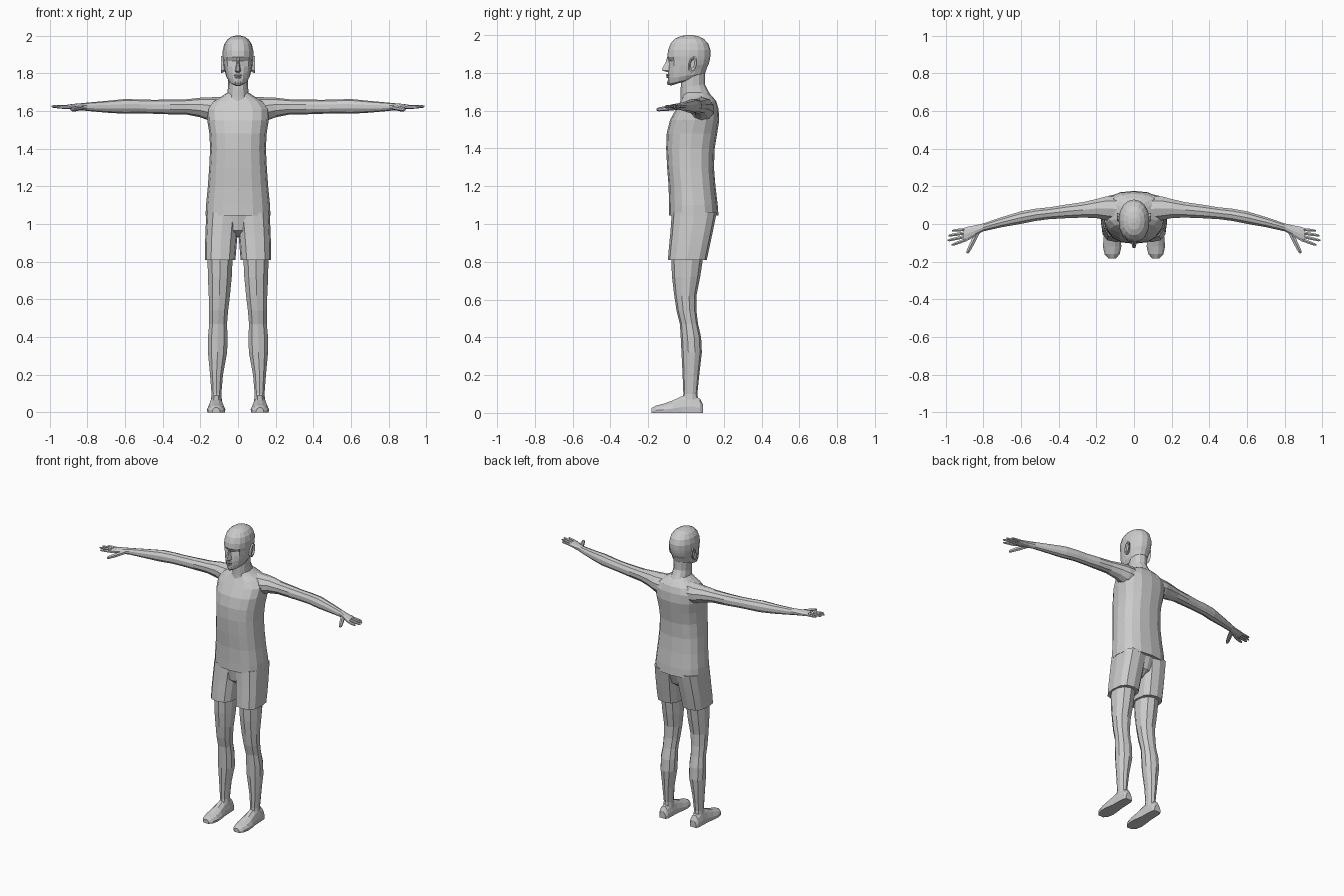
import bpy, bmesh
from math import cos, sin, pi, copysign
from mathutils import Vector as V


def ring(c, u, v, n=12, e=2.0):
    """Superellipse section around c spanned by u and v (starts at -v)."""
    pw = lambda t: copysign(abs(t) ** (2 / e), t) if abs(t) > 1e-6 else 0.0
    return [V(c) + V(u) * pw(sin(2 * pi * i / n)) - V(v) * pw(cos(2 * pi * i / n))
            for i in range(n)]


def flat_ring(z, x0, x1, y0, y1, n=12, e=2.3, z_back=None):
    """Section across z; z_back tilts it from front to back."""
    zb = z if z_back is None else z_back
    return ring(((x0 + x1) / 2, (y0 + y1) / 2, (z + zb) / 2),
                ((x1 - x0) / 2, 0, 0), (0, (y1 - y0) / 2, (zb - z) / 2), n, e)


def loft(name, rings, mirror=False):
    bm = bmesh.new()
    rows = [[bm.verts.new(p) for p in r] for r in rings]
    n = len(rows[0])
    for a, b in zip(rows, rows[1:]):
        for i in range(n):
            j = (i + 1) % n
            bm.faces.new((a[i], a[j], b[j], b[i]))
    bm.faces.new(rows[0])
    bm.faces.new(rows[-1])
    bmesh.ops.recalc_face_normals(bm, faces=bm.faces)
    me = bpy.data.meshes.new(name)
    bm.to_mesh(me)
    bm.free()
    ob = bpy.data.objects.new(name, me)
    bpy.context.collection.objects.link(ob)
    if mirror:
        ob.modifiers.new("mirror", 'MIRROR').use_mirror_merge = False
    return ob


# shirt: z, half width, front y, back y
shirt = [(1.045, .172, -.09, .172), (1.10, .17, -.09, .168), (1.2, .16, -.092, .156),
         (1.3, .153, -.1, .148), (1.4, .148, -.105, .152), (1.48, .152, -.102, .165),
         (1.55, .163, -.085, .176), (1.61, .165, -.052, .172), (1.65, .135, -.03, .16),
         (1.675, .09, -.018, .14), (1.695, .06, -.012, .115)]
loft("shirt", [flat_ring(z, -w, w, a, b, 16, 2.5) for z, w, a, b in shirt])

# shorts: two legs and a joining pelvis
loft("shorts_leg", [flat_ring(z, *r, 12, 2.7) for z, *r in [
    (.81, .014, .175, -.096, .11), (.88, .008, .175, -.09, .125),
    (.95, .002, .173, -.083, .14), (1.06, -.01, .168, -.075, .162)]], True)
loft("shorts_pelvis", [flat_ring(z, *r, 12, 2.5) for z, *r in [
    (.93, -.025, .025, -.02, .07), (.965, -.07, .07, -.065, .125),
    (1.06, -.155, .155, -.077, .16)]])

# legs: z, inner x, outer x, front y, back y
legs = [(.05, .083, .146, -.03, .068), (.10, .087, .142, -.014, .06),
        (.2, .078, .15, -.018, .07), (.32, .055, .162, -.024, .084),
        (.4, .053, .162, -.028, .08), (.47, .056, .155, -.032, .064),
        (.54, .05, .156, -.05, .055), (.62, .04, .158, -.062, .055),
        (.72, .03, .163, -.074, .075), (.85, .024, .165, -.08, .095)]
loft("leg", [flat_ring(z, *r, 10, 2.1) for z, *r in legs], True)

# shoes: y, half width, height
shoe = []
for y, w, h in [(.09, .024, .045), (.075, .033, .075), (.03, .036, .096), (-.02, .037, .09),
                (-.07, .045, .066), (-.12, .049, .048), (-.16, .04, .038), (-.182, .02, .026)]:
    shoe.append([V((.116 + w * k, y, h * q)) for k, q in
                 [(-.95, 0), (.95, 0), (1, .35), (.75, .75), (.3, 1), (-.3, 1), (-.75, .75), (-1, .35)]])
loft("shoe", shoe, True)

# arms with palm: x, y, z, radius in y, radius in z
arms = [(.09, .08, 1.605, .072, .07), (.15, .083, 1.61, .066, .062),
        (.2, .082, 1.618, .053, .052), (.27, .075, 1.621, .043, .041),
        (.36, .067, 1.621, .038, .039), (.45, .057, 1.622, .033, .037),
        (.52, .049, 1.624, .034, .037), (.6, .034, 1.624, .035, .039),
        (.7, .01, 1.622, .028, .031), (.8, -.018, 1.622, .022, .022),
        (.84, -.034, 1.622, .029, .018), (.88, -.05, 1.622, .038, .015),
        (.905, -.057, 1.622, .037, .011)]
loft("arm", [ring((x, y, z), (0, a, 0), (0, 0, b), 10) for x, y, z, a, b in arms], True)

# fingers and thumb: base and tip
digits = [("little_finger", (.89, -.028, 1.622), (.965, -.036, 1.622), .009),
          ("ring_finger", (.89, -.046, 1.622), (.985, -.062, 1.624), .0095),
          ("middle_finger", (.89, -.065, 1.622), (.99, -.088, 1.624), .0095),
          ("index_finger", (.89, -.083, 1.62), (.968, -.112, 1.621), .0095),
          ("thumb", (.83, -.045, 1.618), (.885, -.155, 1.606), .014)]
for name, a, b, r in digits:
    a, b = V(a), V(b)
    side = (b - a).cross(V((0, 0, 1))).normalized()
    loft(name, [ring(a.lerp(b, t), side * r * k, (0, 0, r * k), 6)
                for t, k in [(0, 1), (.55, .95), (.9, .75), (1, .4)]], True)

# neck, leaning forward
loft("neck", [flat_ring(z, -w, w, a, b, 12, 2.1, zb) for z, zb, w, a, b in [
    (1.63, 1.66, .075, -.03, .145), (1.675, 1.705, .057, -.028, .118),
    (1.72, 1.74, .053, -.028, .1), (1.79, 1.83, .055, -.025, .1)]])

# head: front z, back z, half width, front y, back y
head = [(1.732, 1.775, .03, -.082, .06), (1.74, 1.782, .05, -.092, .085),
        (1.77, 1.80, .064, -.095, .102), (1.80, 1.825, .07, -.096, .11),
        (1.835, 1.845, .076, -.094, .12), (1.864, 1.868, .079, -.094, .126),
        (1.885, 1.888, .081, -.099, .129), (1.92, 1.92, .081, -.095, .13),
        (1.955, 1.955, .073, -.082, .118), (1.98, 1.98, .056, -.06, .095),
        (1.994, 1.994, .034, -.03, .066), (2.0, 2.0, .012, .005, .032)]
rings = [flat_ring(z, -w, w, a, b, 16, 2.15, zb) for z, zb, w, a, b in head]
for i in (1, 15):  # eye sockets
    rings[5][i].y += .014
    rings[4][i].y += .004
loft("head", rings)

# nose: z, half width, tip y, root y
loft("nose", [[V((-w, b, z)), V((-w * .4, a, z)), V((w * .4, a, z)), V((w, b, z))]
              for z, w, a, b in [(1.805, .014, -.104, -.085), (1.813, .018, -.128, -.085),
                                 (1.822, .015, -.127, -.085), (1.855, .009, -.108, -.08),
                                 (1.884, .011, -.1, -.08)]])

# lips and chin
for name, z, h, w, y in [("upper_lip", 1.789, .006, .024, -.1), ("lower_lip", 1.778, .006, .02, -.099),
                         ("chin", 1.748, .013, .022, -.094)]:
    loft(name, [flat_ring(z + h * t, -w * k, w * k, y - .006 * k, y + .03, 8, 2)
                for t, k in [(-1, .5), (0, 1), (1, .5)]])

# ears: flat leaning discs
loft("ear", [ring((x, y, 1.846), (0, .022 * k, 0), (0, .008 * k, .045 * k), 8)
             for x, y, k in [(.066, .028, .75), (.08, .033, .95), (.089, .037, 1), (.09, .037, .8),
                             (.082, .034, .5)]], True)
